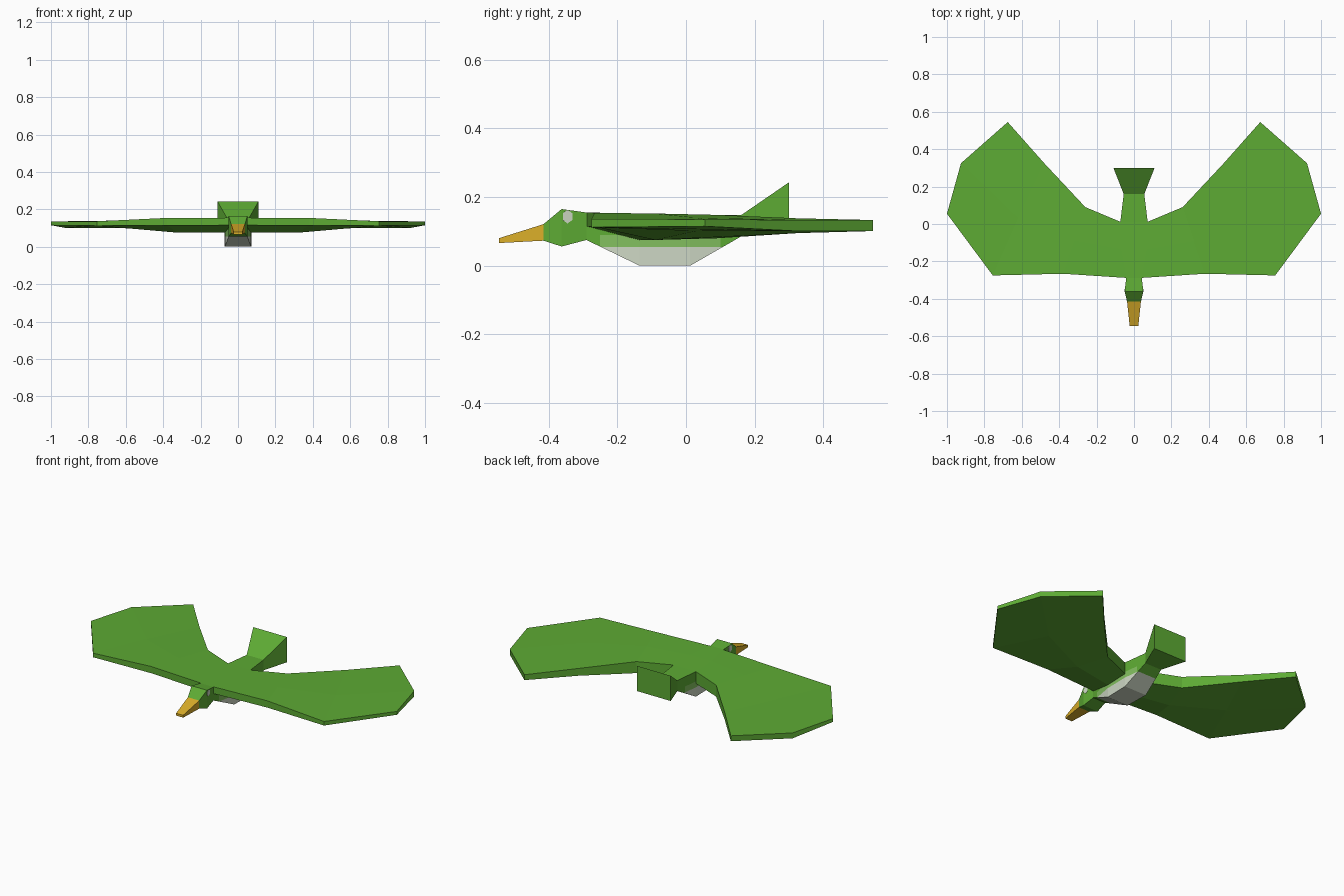
import bpy, bmesh, math
from mathutils import Vector

if "Cube" in bpy.data.objects:
    bpy.data.objects.remove(bpy.data.objects["Cube"])


def material(name, rgb):
    m = bpy.data.materials.new(name)
    m.diffuse_color = (*rgb, 1)
    m.use_nodes = True
    m.node_tree.nodes["Principled BSDF"].inputs["Base Color"].default_value = m.diffuse_color
    return m


GREEN = material("leaf green", (0.110, 0.405, 0.034))
PALE = material("pale belly", (0.61, 0.68, 0.55))
LIGHT = material("light green", (0.223, 0.515, 0.114))
YELLOW = material("beak yellow", (0.70, 0.42, 0.022))


def finish(bm, name, mats):
    bmesh.ops.recalc_face_normals(bm, faces=bm.faces)
    me = bpy.data.meshes.new(name)
    bm.to_mesh(me)
    bm.free()
    for m in mats:
        me.materials.append(m)
    ob = bpy.data.objects.new(name, me)
    bpy.context.collection.objects.link(ob)
    return ob


def loft(rings, cap_start=True):
    """Skin closed rings of points into one solid."""
    bm = bmesh.new()
    vs = [[bm.verts.new(p) for p in r] for r in rings]
    n = len(vs[0])
    for a, b in zip(vs, vs[1:]):
        for i in range(n):
            j = (i + 1) % n
            bm.faces.new((a[i], a[j], b[j], b[i]))
    if cap_start:
        bm.faces.new(vs[0])
    bm.faces.new(vs[-1])
    return bm


def box_rings(stations):
    return [[(-w, y, lo), (w, y, lo), (w, y, hi), (-w, y, hi)]
            for y, w, lo, hi in stations]


# Head, body and flared tail: y, half width, bottom, top
bm = loft(box_rings([
    (-0.415, 0.037, 0.073, 0.121), (-0.362, 0.050, 0.056, 0.165),
    (-0.290, 0.042, 0.075, 0.155), (-0.135, 0.070, 0.0, 0.152),
    (0.012, 0.073, 0.0, 0.148), (0.160, 0.055, 0.085, 0.147),
    (0.300, 0.110, 0.094, 0.243)]))
# Cut lines that separate the belly colours
for co, no in (((0, 0, 0.055), (0, 0, 1)), ((0, 0, 0.09), (0, 0, 1)),
               ((0, -0.25, 0), (0, 1, 0)), ((0, 0.10, 0), (0, 1, 0))):
    bmesh.ops.bisect_plane(bm, geom=bm.verts[:] + bm.edges[:] + bm.faces[:],
                           plane_co=co, plane_no=no)
bm.normal_update()
for f in bm.faces:
    c = f.calc_center_median()
    if -0.25 < c.y < 0.13:
        if c.z < 0.055 or (f.normal.z < -0.3 and c.z < 0.07):
            f.material_index = 1
        elif c.z < 0.09 and c.y < 0.10:
            f.material_index = 2
finish(bm, "body", [GREEN, PALE, LIGHT])

# Beak
finish(loft(box_rings([(-0.545, 0.023, 0.066, 0.080),
                       (-0.415, 0.037, 0.073, 0.121)])), "beak", [YELLOW])

# Wing stations from root to tip: leading, middle, trailing (x, y, bottom, top)
WING = [
    [(0.042, -0.288, 0.115, 0.155), (0.070, -0.135, 0.075, 0.152), (0.073, 0.012, 0.078, 0.148)],
    [(0.380, -0.266, 0.114, 0.154), (0.320, -0.090, 0.075, 0.152), (0.260, 0.090, 0.080, 0.148)],
    [(0.755, -0.275, 0.112, 0.136), (0.620, 0.030, 0.101, 0.140), (0.480, 0.325, 0.095, 0.138)],
    [(1.000, 0.055, 0.115, 0.135), (0.925, 0.325, 0.101, 0.133), (0.675, 0.545, 0.101, 0.133)],
]
for side, label in ((1, "right"), (-1, "left")):
    rings = [[(side * x, y, lo) for x, y, lo, hi in s] +
             [(side * x, y, hi) for x, y, lo, hi in reversed(s)] for s in WING]
    finish(loft(rings, cap_start=False), label + "_wing", [GREEN])

    # Eye plate lying on the side of the head
    normal = Vector((side, 0.11, 0)).normalized()
    along = Vector((0, 0, 1)).cross(normal)
    centre = Vector((side * 0.0478, -0.345, 0.143))
    discs = []
    for depth in (-0.002, 0.0015):
        discs.append([centre + normal * depth
                      + along * (0.016 * math.cos(a)) + Vector((0, 0, 0.020 * math.sin(a)))
                      for a in (math.pi / 6 + k * math.pi / 3 for k in range(6))])
    finish(loft(discs), label + "_eye", [PALE])
